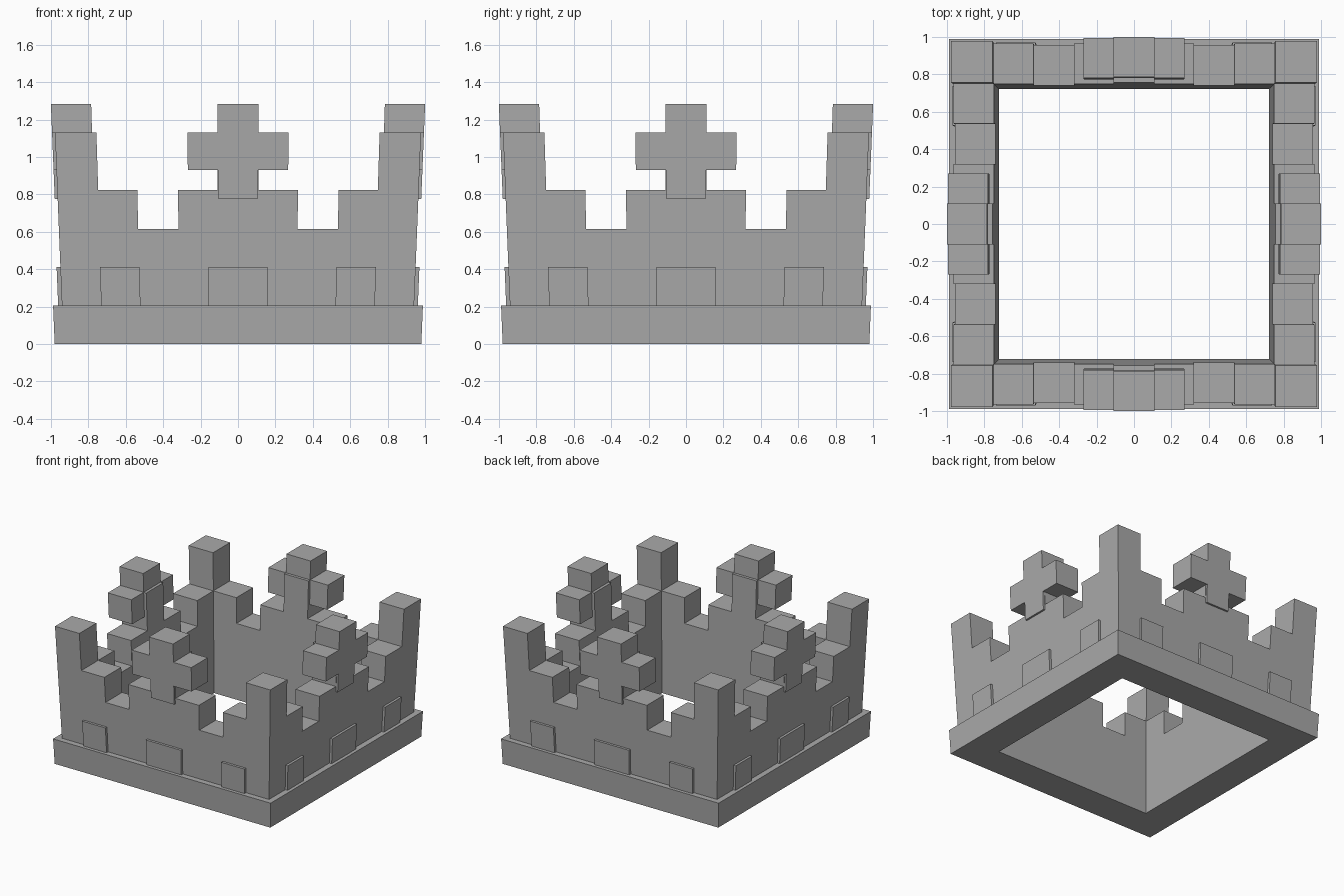
import bpy, bmesh, math
from mathutils import Matrix

cube = bpy.data.objects.get("Cube")
if cube:
    bpy.data.objects.remove(cube, do_unlink=True)

stone = bpy.data.materials.new("plain grey")
stone.use_nodes = True
GREY = (0.4, 0.4, 0.4, 1.0)
stone.diffuse_color = GREY
stone.node_tree.nodes["Principled BSDF"].inputs["Base Color"].default_value = GREY

FLARE = 0.0431              # outward growth per unit of height
OUTER, INNER = 0.933, 0.722  # wall faces before flaring
BASE_Z, PANEL_Z, NOTCH_Z, MERLON_Z, POST_Z = 0.206, 0.412, 0.615, 0.823, 1.13
SIDES = ("front", "left", "back", "right")


def finish(bm, name, turn=0):
    """Turn the part to its side, flare it outward and make an object."""
    bm.transform(Matrix.Rotation(turn * math.pi / 2, 4, "Z"))
    for v in bm.verts:
        s = 1 + FLARE * v.co.z
        v.co.x *= s
        v.co.y *= s
    bmesh.ops.recalc_face_normals(bm, faces=bm.faces)
    mesh = bpy.data.meshes.new(name)
    bm.to_mesh(mesh)
    bm.free()
    mesh.materials.append(stone)
    bpy.context.collection.objects.link(bpy.data.objects.new(name, mesh))


def slab(name, half, y0, y1, turn):
    """Mirror a right-hand x-z outline and extrude it from y0 to y1."""
    outline = half + [(-x, z) for x, z in reversed(half)]
    bm = bmesh.new()
    face = bm.faces.new([bm.verts.new((x, y0, z)) for x, z in outline])
    out = bmesh.ops.extrude_face_region(bm, geom=[face])
    for v in out["geom"]:
        if isinstance(v, bmesh.types.BMVert):
            v.co.y = y1
    finish(bm, name, turn)


def box(name, x0, x1, y0, y1, z0, z1, turn):
    bm = bmesh.new()
    bmesh.ops.create_cube(bm, size=1)
    bm.transform(Matrix.Translation(((x0 + x1) / 2, (y0 + y1) / 2, (z0 + z1) / 2))
                 @ Matrix.Diagonal((x1 - x0, y1 - y0, z1 - z0, 1)))
    finish(bm, name, turn)


# Base: square ring
bm = bmesh.new()
loops = []
for r, z in ((0.98, 0), (0.98, BASE_Z), (INNER, BASE_Z), (INNER, 0)):
    loops.append([bm.verts.new((x * r, y * r, z))
                  for x, y in ((-1, -1), (1, -1), (1, 1), (-1, 1))])
for k in range(4):
    a, b = loops[k], loops[(k + 1) % 4]
    for i in range(4):
        j = (i + 1) % 4
        bm.faces.new((a[i], a[j], b[j], b[i]))
finish(bm, "base_ring")

# Half outlines, bottom to top
wall = [(INNER, BASE_Z), (INNER, MERLON_Z), (0.52, MERLON_Z), (0.52, NOTCH_Z),
        (0.31, NOTCH_Z), (0.31, MERLON_Z), (0.105, MERLON_Z), (0.105, POST_Z)]
cross = [(0.102, 0.777), (0.102, 0.93), (0.258, 0.93), (0.258, POST_Z),
         (0.104, POST_Z), (0.104, 1.283)]

for turn, side in enumerate(SIDES):
    slab(side + "_wall", wall, -OUTER, -INNER, turn)
    slab(side + "_cross", cross, -0.948, -0.744, turn)
    box(side + "_corner_post", INNER, OUTER, -OUTER, -INNER, BASE_Z, POST_Z, turn)
    # Raised panels above the base
    for label, x0, x1 in (("outer", -0.725, -0.517), ("middle", -0.156, 0.156),
                          ("inner", 0.517, 0.725)):
        box(f"{side}_{label}_panel", x0, x1, -0.953, -0.925, BASE_Z, PANEL_Z, turn)
